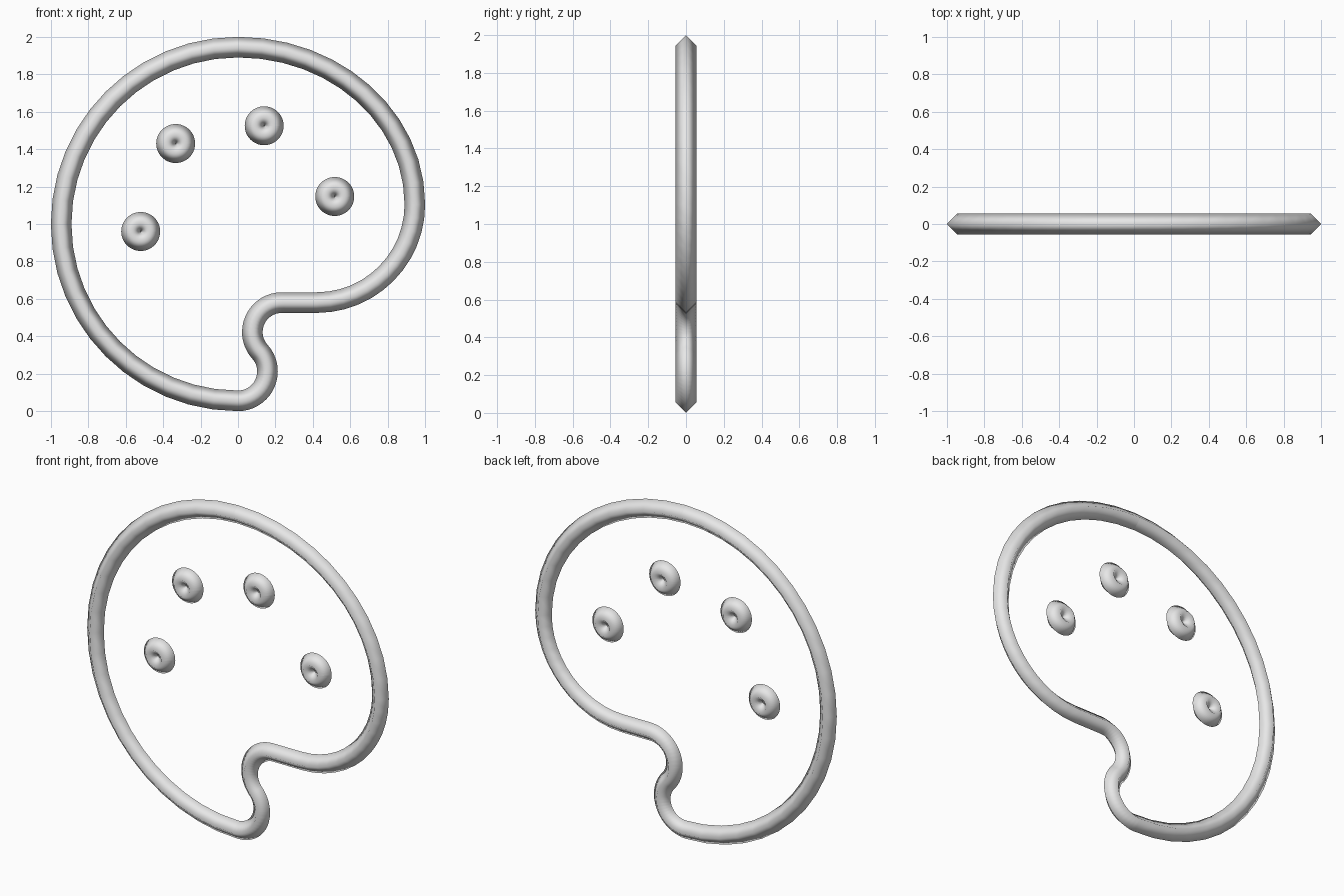
import bpy, math
from mathutils import Vector

if "Cube" in bpy.data.objects:
    bpy.data.objects.remove(bpy.data.objects["Cube"])

S = 0.105        # size of one drawing unit (drawing is 18 units across)
TUBE = 0.055     # tube radius

grey = bpy.data.materials.new("light grey")
grey.diffuse_color = (0.8, 0.8, 0.8, 1)
grey.use_nodes = True
grey.node_tree.nodes["Principled BSDF"].inputs["Base Color"].default_value = grey.diffuse_color


def arc(cx, cz, r, start, sweep):
    """Bezier segments (p0, h0, h1, p1) along an arc, in steps of at most 90 degrees."""
    n = math.ceil(abs(sweep) / 90)
    step = math.radians(sweep / n)
    k = 4 / 3 * math.tan(step / 4) * r
    segs = []
    for i in range(n):
        a = math.radians(start) + i * step
        b = a + step
        p0 = Vector((cx + r * math.cos(a), cz + r * math.sin(a)))
        p1 = Vector((cx + r * math.cos(b), cz + r * math.sin(b)))
        segs.append((p0, p0 + k * Vector((-math.sin(a), math.cos(a))),
                     p1 - k * Vector((-math.sin(b), math.cos(b))), p1))
    return segs


def bezier(*pts):
    return [tuple(Vector(p) for p in pts)]


def tube(name, segs, scale, origin):
    """Open four-sided smooth tube along the segments, standing in the xz plane."""
    cu = bpy.data.curves.new(name, 'CURVE')
    cu.dimensions = '3D'
    cu.twist_mode = 'Z_UP'
    cu.fill_mode = 'FULL'
    cu.bevel_depth = TUBE
    cu.bevel_resolution = 0
    cu.resolution_u = 12
    sp = cu.splines.new('BEZIER')
    sp.bezier_points.add(len(segs))
    pts = sp.bezier_points
    for p in pts:
        p.handle_left_type = p.handle_right_type = 'FREE'
    to3 = lambda v: (v.x * scale, v.y * scale, 0)
    for i, (p0, h0, h1, p1) in enumerate(segs):
        pts[i].co, pts[i].handle_right = to3(p0), to3(h0)
        pts[i + 1].co, pts[i + 1].handle_left = to3(p1), to3(h1)
    pts[0].handle_left = pts[0].co
    pts[-1].handle_right = pts[-1].co
    sp.use_smooth = True
    cu.materials.append(grey)
    ob = bpy.data.objects.new(name, cu)
    bpy.context.collection.objects.link(ob)
    ob.location = (origin[0], 0, origin[1])
    ob.rotation_euler = (math.pi / 2, 0, 0)
    bpy.ops.object.select_all(action='DESELECT')
    ob.select_set(True)
    bpy.context.view_layer.objects.active = ob
    bpy.ops.object.convert(target='MESH')


# palette outline: big half circle, thumb notch, lower right bulge, top sweep
outline = arc(0, 0, 9, 90, 180)
outline += arc(0, -7.5, 1.5, -90, 90)
outline += bezier((1.5, -7.5), (1.5, -7.11), (1.35, -6.76), (1.11, -6.5))
outline += bezier((1.11, -6.5), (0.88, -6.23), (0.73, -5.88), (0.73, -5.5))
outline += arc(2.23, -5.5, 1.5, 180, -90)
outline += bezier((2.23, -4), (2.82, -4), (3.41, -4), (4, -4))
outline += arc(4, 1, 5, -90, 90)
outline += bezier((9, 1), (9, 5.42), (4.97, 9), (0, 9))
tube("palette_outline", outline, S, (0, 1))

# paint spots: tiny rings with a closed-up middle
spots = [(-0.52, 0.96), (-0.333, 1.43), (0.14, 1.525), (0.517, 1.147)]
for i, c in enumerate(spots):
    tube(f"paint_spot_{i + 1}", arc(0, 0, 0.049, 0, 360), 1, c)
